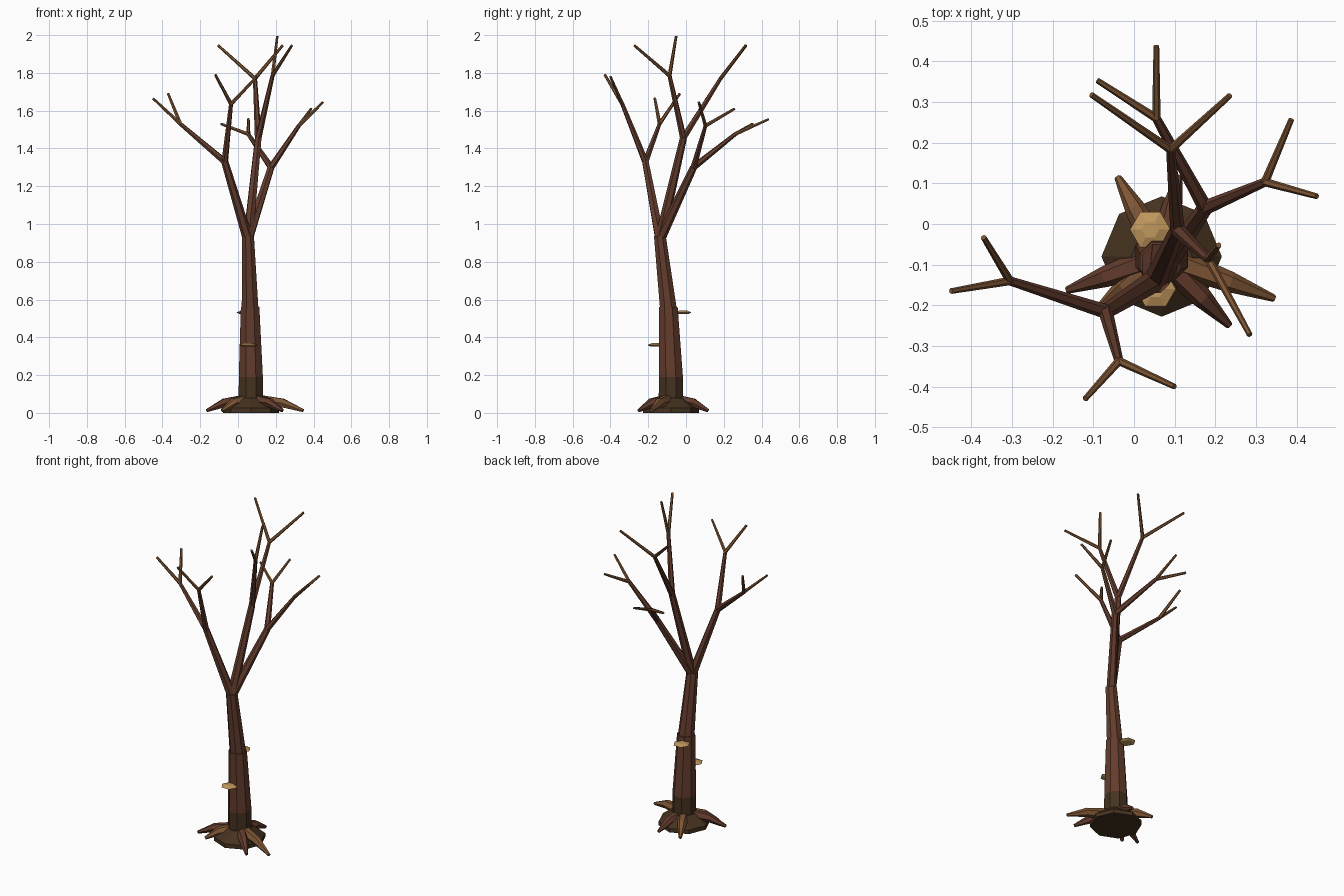
import bpy, bmesh, math
from mathutils import Vector

cube = bpy.data.objects.get("Cube")
if cube:
    bpy.data.objects.remove(cube, do_unlink=True)


def material(name, rgb):
    m = bpy.data.materials.new(name)
    m.use_nodes = True
    m.diffuse_color = (*rgb, 1)
    m.node_tree.nodes["Principled BSDF"].inputs["Base Color"].default_value = (*rgb, 1)
    return m


BARK = material("red_brown_bark", (0.125, 0.045, 0.026))
DARK = material("dark_base_bark", (0.06, 0.032, 0.014))
LIGHT = material("light_brown_wood", (0.21, 0.092, 0.034))
TAN = material("tan_fungus", (0.53, 0.31, 0.11))


def tube(name, path, mats, sides=6, upright=False, turn=0.0):
    """Faceted tapering tube through (position, radius) stations; one material per span."""
    bm = bmesh.new()
    pts = [Vector(p) for p, r in path]
    rings = []
    for i, (p, r) in enumerate(path):
        axis = pts[min(i + 1, len(pts) - 1)] - pts[max(i - 1, 0)]
        if upright:
            u, v = Vector((1, 0, 0)), Vector((0, 1, 0))
        else:
            u = axis.cross(Vector((0, 0, 1))).normalized()
            v = axis.cross(u).normalized() * -1
            u = v.cross(axis).normalized()
        angles = [math.tau * k / sides + turn for k in range(sides)]
        rings.append([bm.verts.new(pts[i] + r * (math.cos(a) * u + math.sin(a) * v)) for a in angles])
    for i in range(len(rings) - 1):
        for k in range(sides):
            n = (k + 1) % sides
            f = bm.faces.new((rings[i][k], rings[i][n], rings[i + 1][n], rings[i + 1][k]))
            f.material_index = min(i, len(mats) - 1)
    bm.faces.new(rings[0][::-1])
    bm.faces.new(rings[-1]).material_index = len(mats) - 1
    bmesh.ops.recalc_face_normals(bm, faces=bm.faces)
    me = bpy.data.meshes.new(name)
    bm.to_mesh(me)
    bm.free()
    for m in mats:
        me.materials.append(m)
    ob = bpy.data.objects.new(name, me)
    bpy.context.collection.objects.link(ob)
    return ob


# Soil mound and trunk
BX, BY = 0.068, -0.08
tube("mound", [((BX, BY, 0), 0.148), ((BX, BY, 0.025), 0.148), ((BX, BY, 0.08), 0.075)],
     [DARK], 8, True)
tube("lower_trunk", [((BX, BY, 0.04), 0.07), ((BX, BY, 0.19), 0.069), ((0.064, -0.093, 0.56), 0.053)],
     [DARK, BARK], 8, True, math.pi / 8)
tube("upper_trunk", [((0.064, -0.093, 0.55), 0.048), ((0.053, -0.138, 0.935), 0.034)],
     [BARK], 8, True, math.pi / 8)

# Roots spreading from the trunk foot
ROOTS = [(-0.04, 0.115, LIGHT), (-0.165, -0.163, BARK), (-0.085, -0.205, LIGHT),
         (0.235, -0.25, BARK), (0.345, -0.183, LIGHT), (0.11, 0.118, BARK)]
for i, (x, y, mat) in enumerate(ROOTS):
    foot, tip = Vector((BX, BY, 0.07)), Vector((x, y, 0.012))
    knee = foot.lerp(tip, 0.6)
    knee.z = 0.053
    tube(f"root_{i + 1}", [(foot.lerp(knee, 0.2), 0.034), (knee, 0.026), (tip, 0.009)], [mat])

# Limbs: fork point, then boughs, each a fork point with two twig tips
TOP = (0.053, -0.138, 0.92)
LIMBS = {
    "right": ((-0.07, -0.215, 1.33), [
        ((-0.305, -0.14, 1.53), [(-0.45, -0.165, 1.665), (-0.37, -0.033, 1.69)]),
        ((-0.037, -0.337, 1.635), [(-0.12, -0.43, 1.79), (0.10, -0.40, 1.78)])]),
    "left": ((0.175, 0.04, 1.30), [
        ((0.322, 0.103, 1.52), [(0.45, 0.068, 1.645), (0.387, 0.257, 1.61)]),
        ((0.055, 0.26, 1.475), [(0.055, 0.438, 1.555), (-0.09, 0.353, 1.53)])]),
    "middle": ((0.107, -0.014, 1.455), [
        ((0.09, 0.183, 1.77), [(-0.105, 0.318, 1.945), (0.236, 0.316, 1.945)]),
        ((0.183, -0.087, 1.785), [(0.208, -0.052, 1.995), (0.285, -0.273, 1.945)])]),
}
for side, (fork, boughs) in LIMBS.items():
    tube(f"{side}_limb", [(TOP, 0.028), (fork, 0.019)], [BARK])
    for b, (end, tips) in enumerate(boughs):
        tube(f"{side}_bough_{b + 1}", [(fork, 0.018), (end, 0.011)], [BARK])
        for t, tip in enumerate(tips):
            tube(f"{side}_twig_{b + 1}_{t + 1}", [(end, 0.0105), (tip, 0.007)], [LIGHT])

# Shelf fungi on the front and back of the trunk
for name, x, y, z in (("front_fungus", 0.053, -0.16, 0.36), ("back_fungus", 0.04, -0.014, 0.532)):
    tube(name, [((x, y, z - 0.008), 0.034), ((x, y, z), 0.05), ((x, y, z + 0.01), 0.022)],
         [TAN], 6, True)
